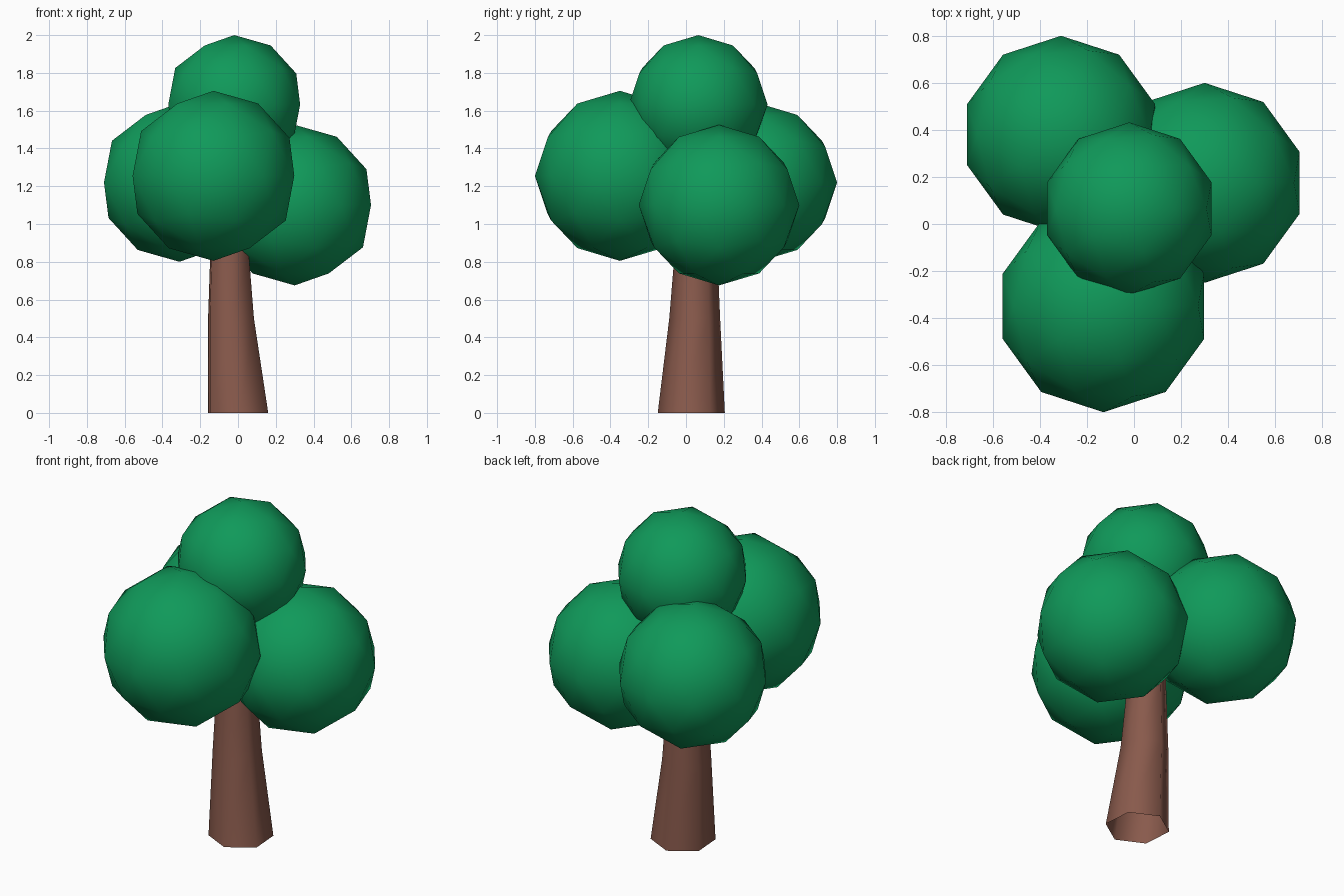
import bpy
import bmesh
from math import cos, sin, radians

cube = bpy.data.objects.get("Cube")
if cube:
    bpy.data.objects.remove(cube, do_unlink=True)


def make_material(name, color):
    mat = bpy.data.materials.new(name)
    mat.use_nodes = True
    mat.diffuse_color = color
    bsdf = next(n for n in mat.node_tree.nodes if n.type == "BSDF_PRINCIPLED")
    bsdf.inputs["Base Color"].default_value = color
    bsdf.inputs["Roughness"].default_value = 0.9
    return mat


def add_object(name, bm, mat):
    bmesh.ops.recalc_face_normals(bm, faces=bm.faces[:])
    for face in bm.faces:
        face.smooth = True
    mesh = bpy.data.meshes.new(name)
    bm.to_mesh(mesh)
    bm.free()
    mesh.materials.append(mat)
    obj = bpy.data.objects.new(name, mesh)
    bpy.context.collection.objects.link(obj)
    return obj


leaf_green = make_material("leaf green", (0.005, 0.32, 0.102, 1))
bark_brown = make_material("bark brown", (0.25, 0.102, 0.072, 1))

# Leaf clumps: coarse smooth-shaded icospheres (centre, radius)
clumps = {
    "top_foliage": ((-0.02, 0.065, 1.633), 0.367),
    "front_foliage": ((-0.13, -0.35, 1.255), 0.45),
    "left_foliage": ((0.30, 0.175, 1.10), 0.425),
    "back_foliage": ((-0.31, 0.38, 1.22), 0.42),
}
for name, (centre, radius) in clumps.items():
    bm = bmesh.new()
    bmesh.ops.create_icosphere(bm, subdivisions=2, radius=radius)
    add_object(name, bm, leaf_green).location = centre

# Trunk: bent, tapering six-sided tube, open at the base (x, y, z, radius)
SIDES = 6
sections = [
    (0.0, 0.028, 0.0, 0.178),
    (-0.037, 0.046, 0.5, 0.135),
    (-0.045, 0.053, 0.85, 0.113),
    (-0.05, 0.06, 1.3, 0.09),
]
bm = bmesh.new()
rings = []
for x, y, z, r in sections:
    angles = [radians(34 + 360 * i / SIDES) for i in range(SIDES)]
    rings.append([bm.verts.new((x + r * cos(a), y + r * sin(a), z)) for a in angles])
for low, high in zip(rings, rings[1:]):
    for i in range(SIDES):
        j = (i + 1) % SIDES
        bm.faces.new((low[i], low[j], high[j], high[i]))
add_object("trunk", bm, bark_brown)
